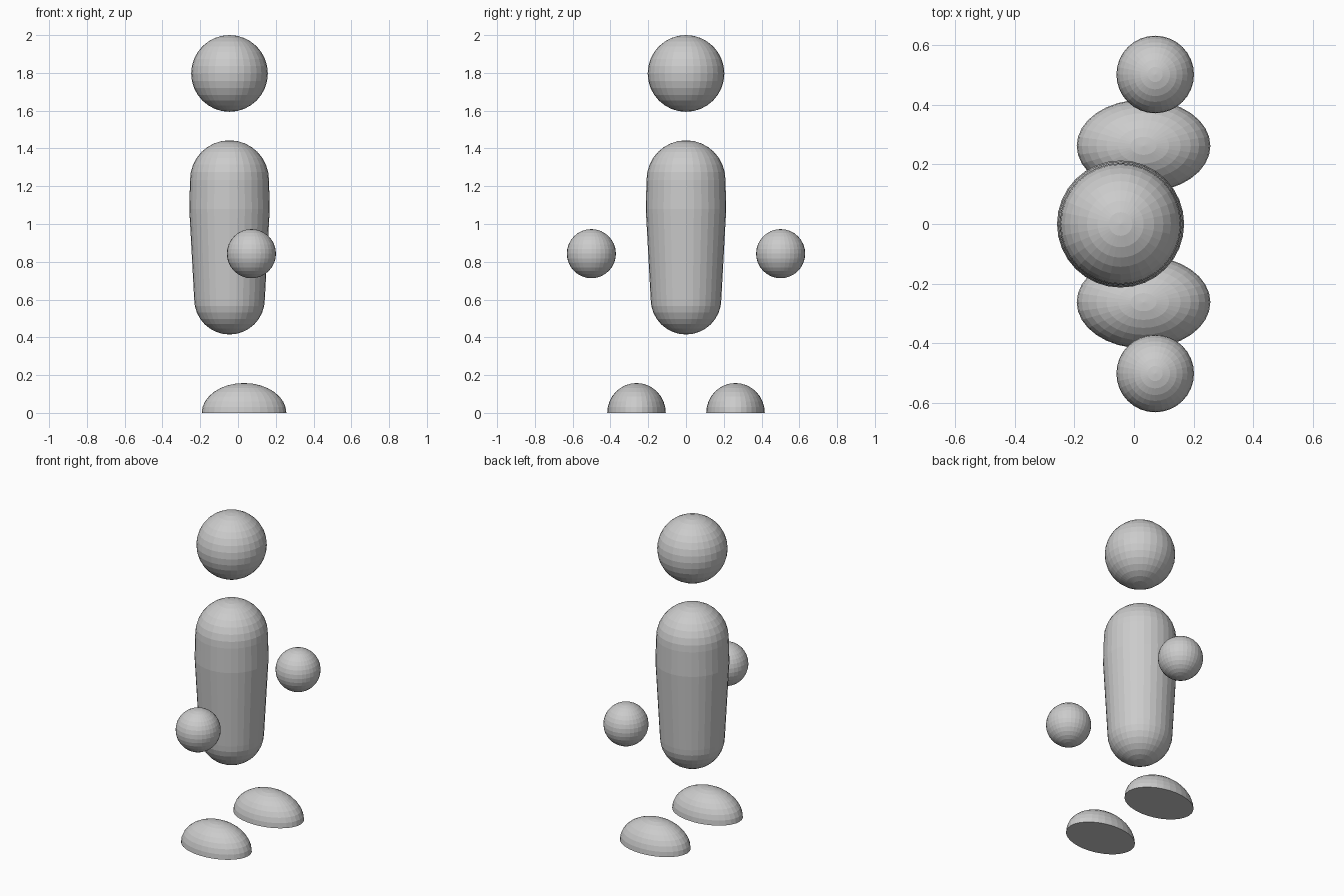
import bpy, bmesh
from math import sin, cos, pi, radians

if "Cube" in bpy.data.objects:
    bpy.data.objects.remove(bpy.data.objects["Cube"])

SEGMENTS = 32


def ball(name, center, radius):
    bpy.ops.mesh.primitive_uv_sphere_add(segments=SEGMENTS, ring_count=16,
                                         radius=radius, location=center)
    obj = bpy.context.object
    obj.name = name
    return obj


def lathe(name, profile, x):
    """Spin an (r, z) profile, starting and ending on the axis, around z."""
    bm = bmesh.new()
    verts = [bm.verts.new((r, 0, z)) for r, z in profile]
    edges = [bm.edges.new(pair) for pair in zip(verts, verts[1:])]
    bmesh.ops.spin(bm, geom=verts + edges, cent=(0, 0, 0), axis=(0, 0, 1),
                   angle=2 * pi, steps=SEGMENTS)
    bmesh.ops.remove_doubles(bm, verts=bm.verts, dist=1e-4)
    bmesh.ops.recalc_face_normals(bm, faces=bm.faces)
    mesh = bpy.data.meshes.new(name)
    bm.to_mesh(mesh)
    bm.free()
    obj = bpy.data.objects.new(name, mesh)
    obj.location.x = x
    bpy.context.collection.objects.link(obj)
    return obj


def foot(name, y):
    # Upper half of a stretched sphere with a flat sole
    obj = ball(name, (0.032, y, 0), 1)
    obj.scale = (0.224, 0.155, 0.158)
    bm = bmesh.new()
    bm.from_mesh(obj.data)
    bmesh.ops.bisect_plane(bm, geom=bm.verts[:] + bm.edges[:] + bm.faces[:],
                           dist=1e-4, plane_co=(0, 0, 0), plane_no=(0, 0, 1),
                           clear_inner=True)
    rim = [e for e in bm.edges if e.is_boundary]
    bmesh.ops.contextual_create(bm, geom=rim)
    bmesh.ops.recalc_face_normals(bm, faces=bm.faces)
    bm.to_mesh(obj.data)
    bm.free()


# Head
ball("head", (-0.045, 0, 1.797), 0.203)

# Torso: tapered capsule, widest just above the middle
steps = 8
angles = [radians(90) * i / steps for i in range(steps + 1)]
lower = [(0.187 * sin(a), 0.602 - 0.187 * cos(a)) for a in angles]
upper = [(0.209 * cos(a), 1.234 + 0.209 * sin(a)) for a in angles]
lower[0] = (0, lower[0][1])
upper[-1] = (0, upper[-1][1])
lathe("torso", lower + [(0.213, 1.08)] + upper, -0.045)

# Hands and feet, one per side
for side, sign in (("right", -1), ("left", 1)):
    ball(side + "_hand", (0.071, sign * 0.501, 0.843), 0.13)
    foot(side + "_foot", sign * 0.262)
